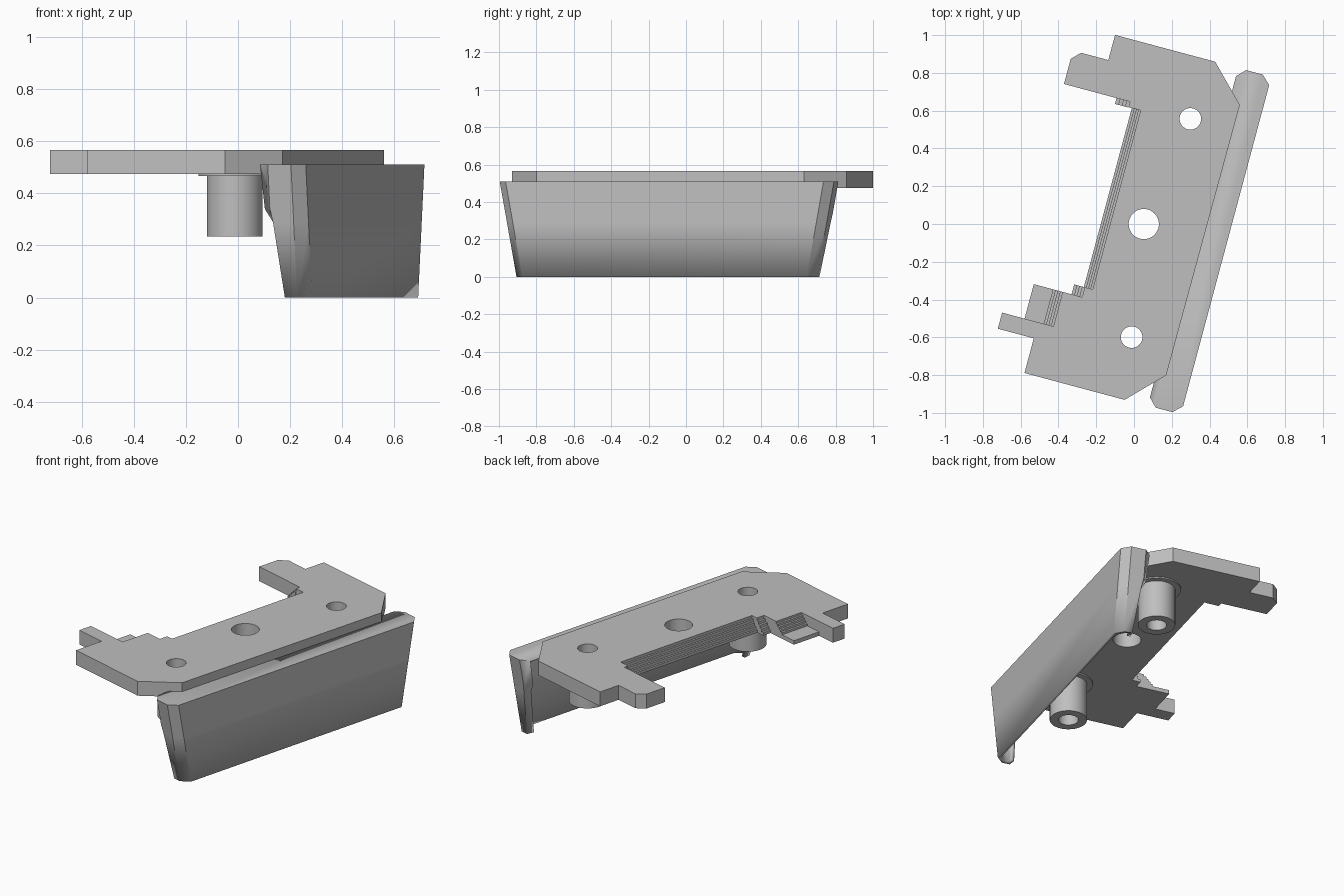
import bpy, bmesh, math
from mathutils import Matrix

if "Cube" in bpy.data.objects:
    bpy.data.objects.remove(bpy.data.objects["Cube"])

ROT = Matrix.Rotation(math.radians(-15), 4, 'Z')   # whole assembly is turned in plan
Z0, Z1 = 0.475, 0.566                              # plate bottom and top

grey = bpy.data.materials.new("grey")
grey.diffuse_color = (0.52, 0.52, 0.52, 1)
grey.use_nodes = True
grey.node_tree.nodes["Principled BSDF"].inputs["Base Color"].default_value = grey.diffuse_color


def finish(ob):
    ob.data.materials.clear()
    ob.data.materials.append(grey)
    ob.data.transform(ROT)
    bpy.ops.object.select_all(action='DESELECT')
    ob.select_set(True)
    bpy.context.view_layer.objects.active = ob
    bpy.ops.object.shade_smooth_by_angle(angle=math.radians(25))


def circle(u, v, r, n=40):
    return [(u + r * math.cos(2 * math.pi * i / n),
             v + r * math.sin(2 * math.pi * i / n)) for i in range(n)]


def prism(name, loops, z0, z1):
    """Extrude an outline; further loops become holes."""
    cu = bpy.data.curves.new(name, 'CURVE')
    cu.dimensions, cu.fill_mode = '2D', 'BOTH'
    cu.extrude = (z1 - z0) / 2
    for pts in loops:
        s = cu.splines.new('POLY')
        s.points.add(len(pts) - 1)
        for p, (u, v) in zip(s.points, pts):
            p.co = (u, v, 0, 1)
        s.use_cyclic_u = True
    ob = bpy.data.objects.new(name, cu)
    bpy.context.collection.objects.link(ob)
    bpy.ops.object.select_all(action='DESELECT')
    ob.select_set(True)
    bpy.context.view_layer.objects.active = ob
    bpy.ops.object.convert(target='MESH')
    ob = bpy.context.view_layer.objects.active
    ob.data.transform(Matrix.Translation((0, 0, (z0 + z1) / 2)))
    bm = bmesh.new()
    bm.from_mesh(ob.data)
    bmesh.ops.remove_doubles(bm, verts=bm.verts, dist=1e-5)
    bmesh.ops.recalc_face_normals(bm, faces=bm.faces)
    bm.to_mesh(ob.data)
    bm.free()
    finish(ob)


def rect(u0, u1, v0, v1):
    return [(u0, v0), (u1, v0), (u1, v1), (u0, v1)]


def steps(name, u0, u1, v0, v1, base=Z0, n=4):
    """Small staircase rising toward +u, extruded from one profile."""
    prof = [(u0, Z0)]
    for i in range(n):
        z = base + (Z1 - base) * (i + 1) / (n + 1)
        prof += [(u0 + (u1 - u0) * i / n, z), (u0 + (u1 - u0) * (i + 1) / n, z)]
    prof.append((u1, Z0))
    bm = bmesh.new()
    a, b = [[bm.verts.new((u, v, z)) for u, z in prof] for v in (v0, v1)]
    bm.faces.new(a)
    bm.faces.new(b)
    for i in range(len(prof)):
        j = (i + 1) % len(prof)
        bm.faces.new((a[i], a[j], b[j], b[i]))
    bmesh.ops.recalc_face_normals(bm, faces=bm.faces)
    me = bpy.data.meshes.new(name)
    bm.to_mesh(me)
    bm.free()
    ob = bpy.data.objects.new(name, me)
    bpy.context.collection.objects.link(ob)
    finish(ob)


# Mounting plate with three holes
POSTS = [(0.144, 0.615), (0.143, -0.582)]
outline = [(-.356, .941), (.193, .941), (.378, .754), (.372, -.729), (.193, -.912),
           (-.356, -.912), (-.356, -.722), (-.553, -.722), (-.553, -.634),
           (-.272, -.634), (-.272, -.445), (-.165, -.445), (-.165, -.391),
           (-.122, -.391), (-.122, .59), (-.188, .59), (-.188, .62), (-.55, .62),
           (-.55, .758), (-.505, .803), (-.356, .803)]
prism("mounting_plate",
      [outline, circle(.05, .013, .08)] + [circle(u, v, .057) for u, v in POSTS], Z0, Z1)

# Lowered pocket floor and the stepped edges
prism("pocket_floor", [rect(-.43, -.272, -.634, -.445)], Z0, .50)
steps("pocket_steps", -.325, -.272, -.634, -.445, base=.50)
steps("edge_steps", -.17, -.122, -.391, .59)
steps("front_corner_steps", -.223, -.165, -.445, -.391)
steps("rear_corner_steps", -.262, -.188, .588, .62)

# Hollow screw posts with thin collars
for name, (u, v) in zip(("rear", "front"), POSTS):
    prism(name + "_post", [circle(u, v, .107), circle(u, v, .057)], .235, Z0)
    prism(name + "_collar", [circle(u, v, .14), circle(u, v, .1)], .467, Z0)

# Bumper shell: cap, outer panel and tapered end flanges, open inside and below
MID = 0.0155                                  # middle of the shell along its length
rows = []
for z, ua, ub in ((0, .398, .405), (.29, .36, .372), (.34, .33, .362), (.51, .319, .362)):
    half = .806 + .074 * z / .51 + .0 * z
    half = .787 + (.880 - .787) * z / .51
    end = half + .045
    right = [(ua, half), (ub, end), (.454, end), (.501, half)]
    rows.append([(u, MID - v, z) for u, v in right] +
                [(u, MID + v, z) for u, v in reversed(right)])
bm = bmesh.new()
grid = [[bm.verts.new(p) for p in row] for row in rows]
for lo, hi in zip(grid, grid[1:]):
    for i in range(len(lo) - 1):
        bm.faces.new((lo[i], lo[i + 1], hi[i + 1], hi[i]))
bm.faces.new(grid[-1])
bmesh.ops.recalc_face_normals(bm, faces=bm.faces)
bm.normal_update()
top = [f for f in bm.faces if f.normal.z > .9 or f.normal.z < -.9][0]
if top.normal.z < 0:
    bmesh.ops.reverse_faces(bm, faces=bm.faces)
me = bpy.data.meshes.new("bumper_shell")
bm.to_mesh(me)
bm.free()
bumper = bpy.data.objects.new("bumper_shell", me)
bpy.context.collection.objects.link(bumper)
finish(bumper)
wall = bumper.modifiers.new("wall", 'SOLIDIFY')
wall.thickness, wall.offset = .02, -1
